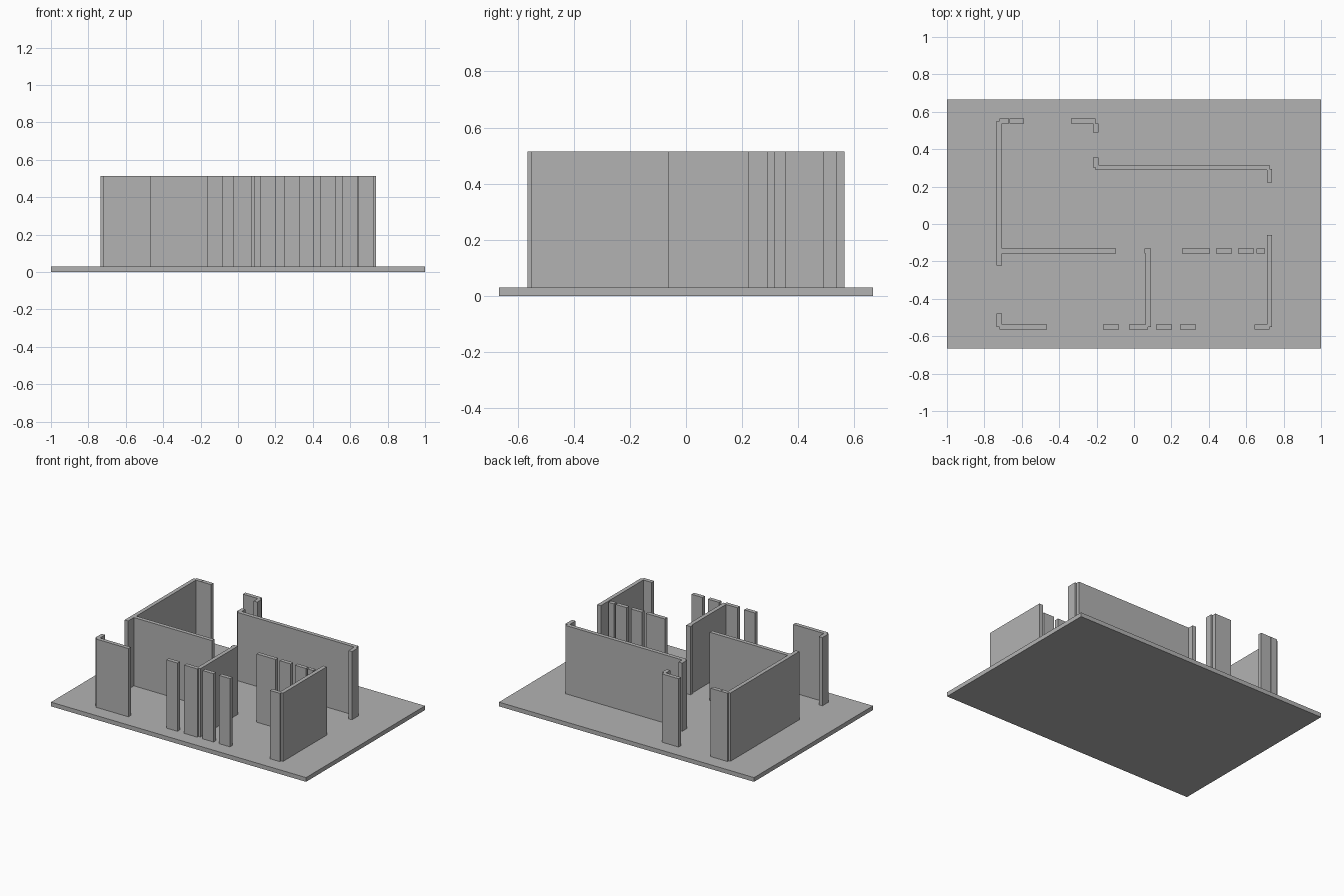
import bpy

default_cube = bpy.data.objects.get("Cube")
if default_cube:
    bpy.data.objects.remove(default_cube, do_unlink=True)

# One plain grey for the slab and all walls
grey = bpy.data.materials.new("plain_grey")
grey.use_nodes = True
colour = (0.45, 0.45, 0.45, 1)
grey.diffuse_color = colour
grey.node_tree.nodes["Principled BSDF"].inputs["Base Color"].default_value = colour

# Shared heights, wall thickness and grid lines of the plan
SLAB_TOP, WALL_TOP = 0.03, 0.514
HALF = 0.014
LEFT, RIGHT = -0.72, 0.724          # outer side walls, along y
FRONT, INNER, BACK = -0.55, -0.144, 0.55   # rows of walls, along x
HALL = 0.302                        # long rear wall
MIDDLE, STUB = 0.076, -0.205        # partition and rear stubs


def box(name, x0, x1, y0, y1, z0=SLAB_TOP, z1=WALL_TOP):
    bpy.ops.mesh.primitive_cube_add(
        size=1, location=((x0 + x1) / 2, (y0 + y1) / 2, (z0 + z1) / 2))
    part = bpy.context.object
    part.name = name
    part.scale = (x1 - x0, y1 - y0, z1 - z0)
    bpy.ops.object.transform_apply(location=False, rotation=False, scale=True)
    part.data.materials.append(grey)
    return part


def along_x(name, y, start, end):
    return box(name, start, end, y - HALF, y + HALF)


def along_y(name, x, start, end):
    return box(name, x - HALF, x + HALF, start, end)


def merge(main, *others):
    """Fuse touching walls into one clean solid."""
    for other in others:
        union = main.modifiers.new("union", 'BOOLEAN')
        union.operation, union.solver, union.object = 'UNION', 'EXACT', other
        bpy.context.view_layer.objects.active = main
        bpy.ops.object.modifier_apply(modifier=union.name)
        bpy.data.objects.remove(other, do_unlink=True)


# Floor slab
box("floor_slab", -1, 1, -0.666, 0.666, 0, SLAB_TOP)

# Left room: side wall with rear return and inner wall
merge(along_y("left_side_wall", LEFT, -0.222, BACK),
      along_x("rear_return", BACK, LEFT, -0.667),
      along_x("inner_wall", INNER, LEFT, -0.095))
along_x("rear_pier", BACK, -0.665, -0.587)

# Front left corner
merge(along_x("front_left_wall", FRONT, LEFT, -0.465),
      along_y("corner_return", LEFT, FRONT, -0.479))

# Rear doorway corner and long rear wall
merge(along_x("rear_stub_wall", BACK, -0.337, STUB),
      along_y("stub_return", STUB, 0.489, BACK - HALF + 0.002))
merge(along_x("long_rear_wall", HALL, STUB, RIGHT),
      along_y("door_return", STUB, HALL, 0.355),
      along_y("right_return", RIGHT, 0.223, 0.293))

# Partition with its front and inner ends
merge(along_y("partition_wall", MIDDLE, FRONT, INNER + HALF),
      along_x("partition_foot", FRONT, -0.027, MIDDLE),
      along_x("partition_head", INNER, 0.056, MIDDLE))

# Front right corner
merge(along_y("right_side_wall", RIGHT, FRONT, -0.06),
      along_x("front_right_return", FRONT, 0.645, RIGHT))

# Free standing piers between openings
for start, end in ((-0.166, -0.08), (0.118, 0.203), (0.246, 0.332)):
    along_x("front_pier", FRONT, start, end)
for start, end in ((0.257, 0.406), (0.438, 0.524), (0.556, 0.642), (0.656, 0.7)):
    along_x("inner_pier", INNER, start, end)
